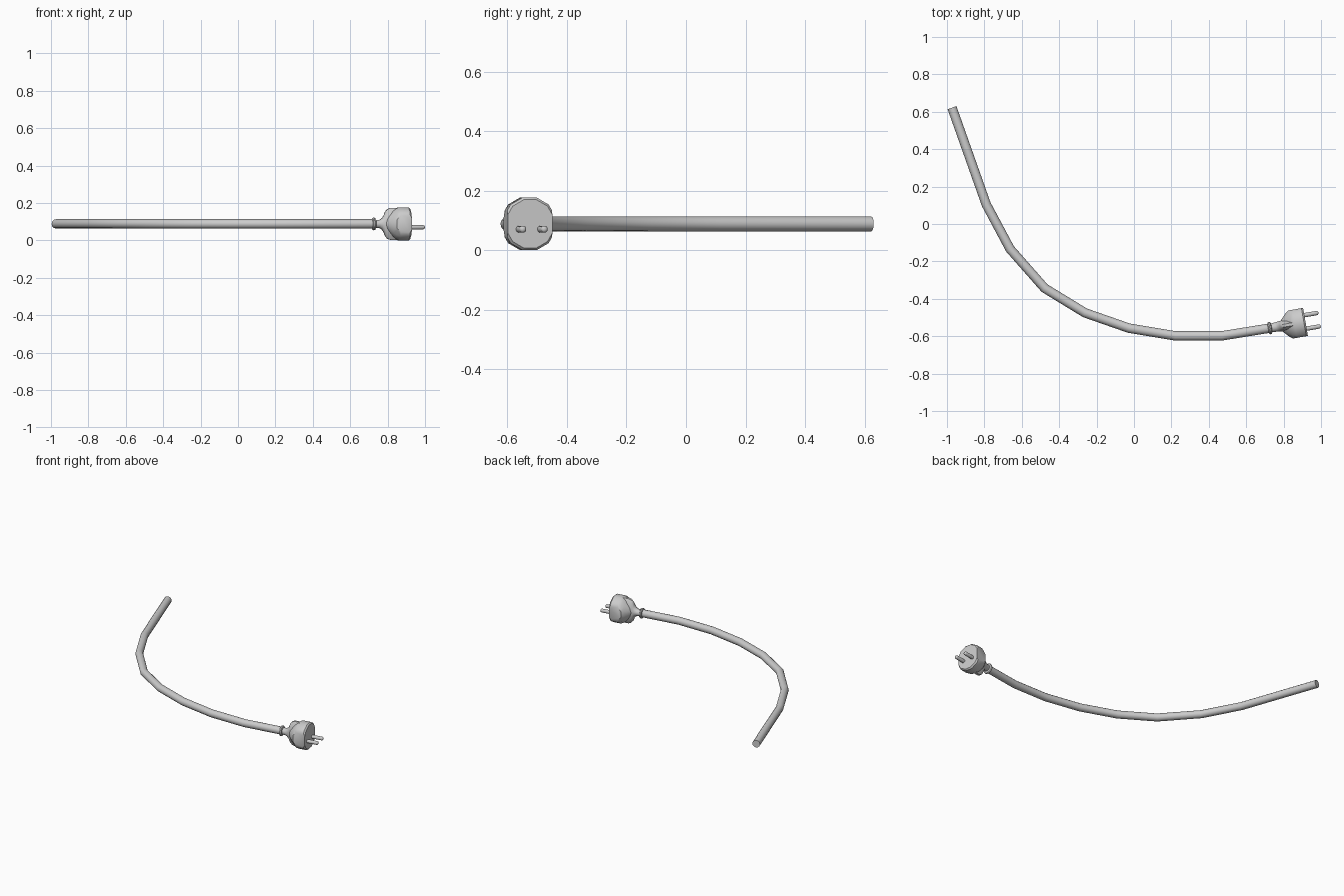
import bpy, bmesh, math
from mathutils import Vector, Matrix

if "Cube" in bpy.data.objects:
    bpy.data.objects.remove(bpy.data.objects["Cube"])

AXIS_Z = 0.0885
PLUG = Matrix.Translation((0.717, -0.558, AXIS_Z)) @ Matrix.Rotation(math.radians(9.8), 4, 'Z')


def finish(bm, name, matrix=Matrix.Identity(4), angle=35):
    bmesh.ops.recalc_face_normals(bm, faces=bm.faces)
    mesh = bpy.data.meshes.new(name)
    bm.to_mesh(mesh)
    bm.free()
    ob = bpy.data.objects.new(name, mesh)
    ob.matrix_world = matrix
    bpy.context.collection.objects.link(ob)
    bpy.ops.object.select_all(action='DESELECT')
    ob.select_set(True)
    bpy.context.view_layer.objects.active = ob
    bpy.ops.object.shade_smooth_by_angle(angle=math.radians(angle))
    return ob


def skin(rings):
    """Join rings of points into a capped tube."""
    bm = bmesh.new()
    loops = [[bm.verts.new(p) for p in ring] for ring in rings]
    n = len(loops[0])
    for a, b in zip(loops, loops[1:]):
        for i in range(n):
            j = (i + 1) % n
            bm.faces.new((a[i], a[j], b[j], b[i]))
    bm.faces.new(loops[0])
    bm.faces.new(loops[-1])
    return bm


def loft(sections, sides, y=0, z=0):
    """Tube along x from (x, half width, half height) sections."""
    angles = [2 * math.pi * (i + 0.5) / sides for i in range(sides)]
    return skin([[(x, y + w * math.cos(a), z + h * math.sin(a)) for a in angles]
                 for x, w, h in sections])


def revolve(profile, sides, y=0, z=0):
    return loft([(x, r, r) for x, r in profile], sides, y, z)


# cable: round tube with mitred bends
path = [Vector(p) for p in ((-0.973, 0.622), (-0.79, 0.105), (-0.663, -0.133), (-0.478, -0.343),
                            (-0.262, -0.475), (-0.027, -0.557), (0.22, -0.598),
                            (0.47, -0.598), (0.73, -0.556))]
rings = []
for i, p in enumerate(path):
    d0 = (p - path[max(i - 1, 0)]).normalized()
    d1 = (path[min(i + 1, len(path) - 1)] - p).normalized()
    d = (d0 + d1).normalized()
    side = Vector((-d.y, d.x)) / max(d.dot(d0), d.dot(d1))
    ring = []
    for k in range(12):
        a = 2 * math.pi * k / 12
        q = p + side * 0.025 * math.cos(a)
        ring.append((q.x, q.y, AXIS_Z + 0.025 * math.sin(a)))
    rings.append(ring)
finish(skin(rings), "cable")

# collar ring where the cable enters the plug
finish(revolve([(0, 0.025), (0.003, 0.032), (0.009, 0.035), (0.016, 0.032), (0.02, 0.022)], 16),
       "collar", PLUG)

# neck: narrow strain relief that flares vertically into the body
finish(loft([(0.01, 0.023, 0.022), (0.04, 0.026, 0.023), (0.053, 0.028, 0.031),
             (0.063, 0.029, 0.046), (0.071, 0.03, 0.068), (0.083, 0.03, 0.082),
             (0.1, 0.03, 0.088), (0.14, 0.03, 0.088)], 12), "neck", PLUG)

# plug body: domed twelve-sided drum with both sides cut flat
k = 1 / math.cos(math.pi / 12)
body = revolve([(x, r * k) for x, r in ((0.068, 0.02), (0.077, 0.034), (0.09, 0.048),
                                       (0.108, 0.066), (0.125, 0.079), (0.143, 0.0885),
                                       (0.194, 0.0885), (0.203, 0.081))], 12)
for s in (1, -1):
    cut = bmesh.ops.bisect_plane(body, geom=body.verts[:] + body.edges[:] + body.faces[:],
                                 plane_co=(0, s * 0.076, 0), plane_no=(0, s, 0), clear_outer=True)
    edges = [e for e in cut['geom_cut'] if isinstance(e, bmesh.types.BMEdge)]
    bmesh.ops.contextual_create(body, geom=edges)
finish(body, "plug_body", PLUG)

# two round-tipped contact pins
for s, name in ((1, "pin_left"), (-1, "pin_right")):
    finish(revolve([(0.19, 0.012), (0.271, 0.012), (0.276, 0.0095), (0.279, 0.005)], 12,
                   y=s * 0.0365, z=-0.018), name, PLUG)
